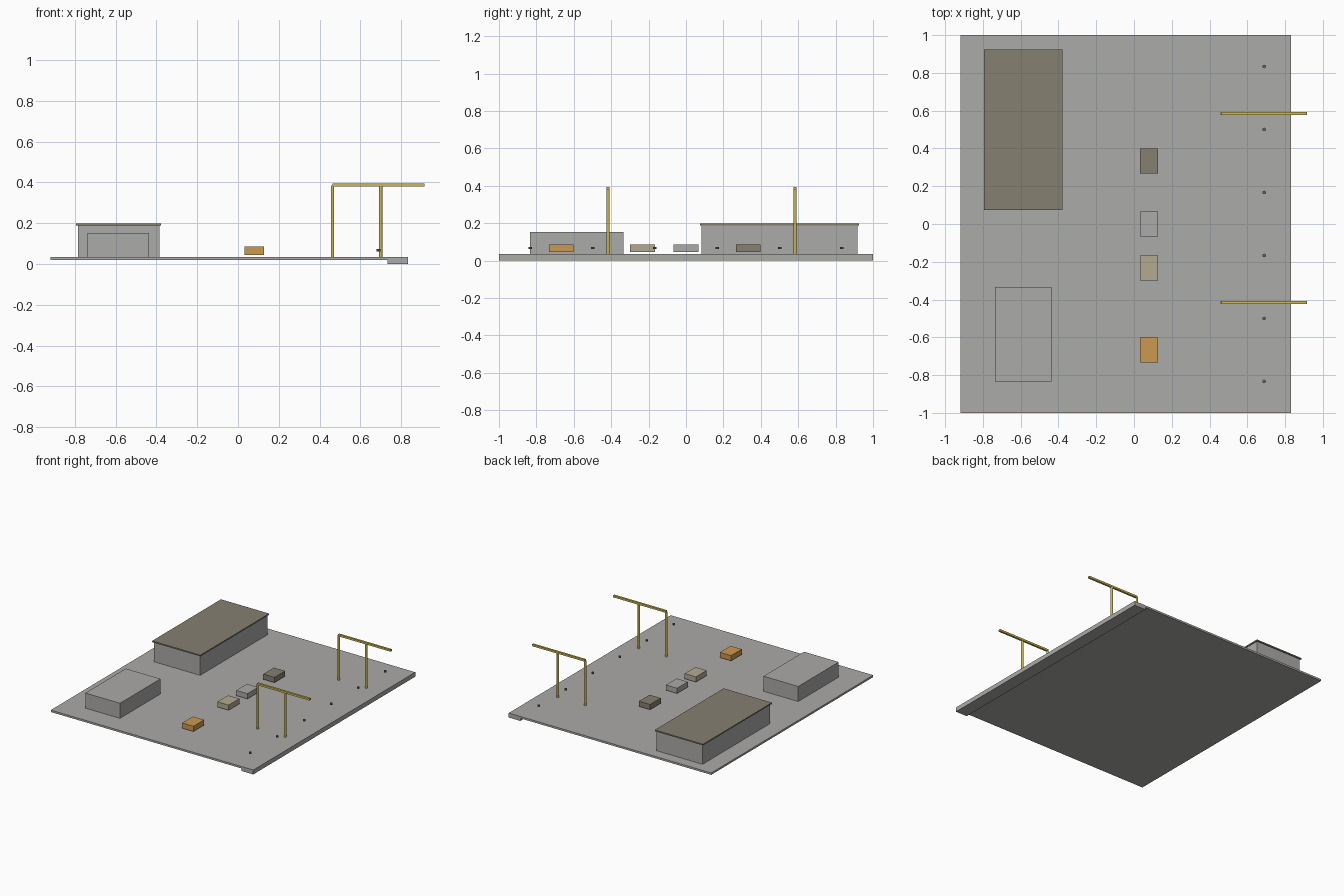
import bpy
import bmesh
from mathutils import Matrix, Vector

default = bpy.data.objects.get("Cube")
if default:
    bpy.data.objects.remove(default, do_unlink=True)


def material(name, r, g, b):
    m = bpy.data.materials.new(name)
    m.use_nodes = True
    m.diffuse_color = (r, g, b, 1)
    m.node_tree.nodes["Principled BSDF"].inputs["Base Color"].default_value = (r, g, b, 1)
    return m


concrete = material("concrete grey", 0.41, 0.405, 0.395)
brown = material("dull brown", 0.24, 0.215, 0.165)
tan = material("pale tan", 0.45, 0.40, 0.29)
orange = material("orange", 0.60, 0.32, 0.08)
yellow = material("crane yellow", 0.62, 0.49, 0.08)
iron = material("dark iron", 0.15, 0.145, 0.14)


def finish(bm, name, mat):
    mesh = bpy.data.meshes.new(name)
    bm.to_mesh(mesh)
    bm.free()
    mesh.materials.append(mat)
    obj = bpy.data.objects.new(name, mesh)
    bpy.context.collection.objects.link(obj)
    return obj


def box(name, mat, low, high):
    low, high = Vector(low), Vector(high)
    bm = bmesh.new()
    place = Matrix.Translation((low + high) / 2) @ Matrix.Diagonal((high - low).to_4d())
    place[3][3] = 1
    bmesh.ops.create_cube(bm, size=1, matrix=place)
    return finish(bm, name, mat)


def post(name, mat, x, y, bottom, top, radius, sides):
    bm = bmesh.new()
    bmesh.ops.create_cone(bm, cap_ends=True, segments=sides, radius1=radius,
                          radius2=radius, depth=top - bottom,
                          matrix=Matrix.Translation((x, y, (bottom + top) / 2)))
    return finish(bm, name, mat)


GROUND = 0.035

# Yard slab and the deeper quay edge
box("yard_slab", concrete, (-0.918, -1, 0.02), (0.832, 1, GROUND))
box("quay_edge", concrete, (0.732, -1, 0), (0.832, 1, 0.0205))

# Warehouse with overhanging roof, and the smaller shed
box("warehouse_walls", concrete, (-0.785, 0.083, GROUND), (-0.385, 0.917, 0.19))
box("warehouse_roof", brown, (-0.795, 0.075, 0.188), (-0.378, 0.925, 0.198))
box("shed", concrete, (-0.737, -0.833, GROUND), (-0.437, -0.333, 0.153))

# Row of cargo blocks, held just above the yard
cargo = (("orange", orange, -0.667), ("tan", tan, -0.233),
         ("grey", concrete, 0), ("brown", brown, 0.333))
for label, mat, y in cargo:
    box("cargo_" + label, mat, (0.031, y - 0.066, 0.045), (0.128, y + 0.066, 0.086))

# Cranes: two legs and a boom reaching past the quay
for label, y in (("front", -0.416), ("back", 0.584)):
    for side, x in (("inner", 0.463), ("outer", 0.699)):
        post(f"crane_{label}_{side}_leg", yellow, x, y, GROUND, 0.385, 0.008, 12)
    box(f"crane_{label}_boom", yellow, (0.462, y - 0.008, 0.379), (0.915, y + 0.008, 0.394))

# Mooring bollard heads along the quay
for i in range(6):
    post(f"bollard_{i + 1}", iron, 0.689, -0.833 + i / 3, 0.062, 0.074, 0.0095, 8)
